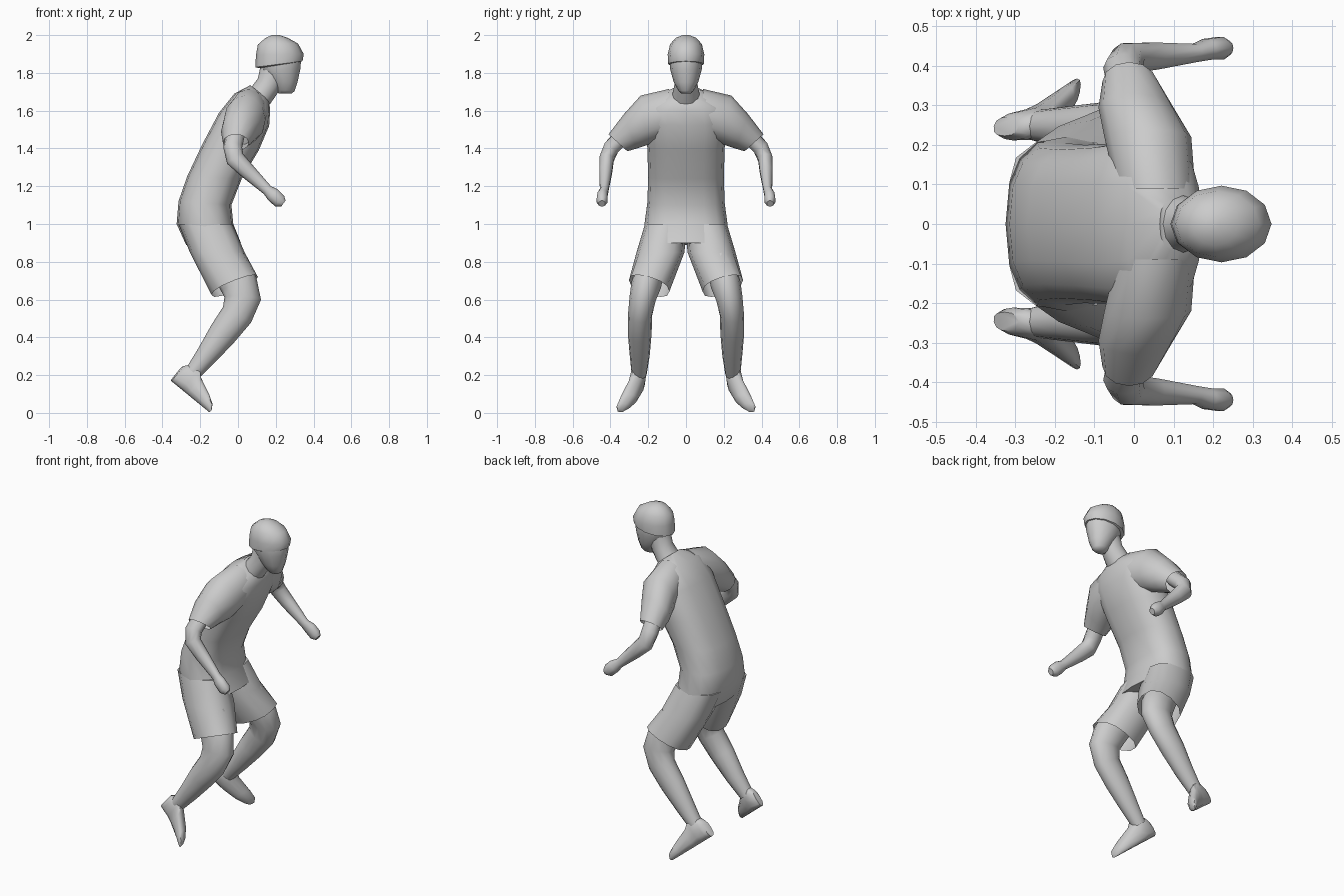
import bpy, bmesh, math
from mathutils import Vector as V

if "Cube" in bpy.data.objects:
    bpy.data.objects.remove(bpy.data.objects["Cube"])

skin = bpy.data.materials.new("light grey")
skin.diffuse_color = (0.6, 0.6, 0.6, 1)
skin.use_nodes = True
skin.node_tree.nodes["Principled BSDF"].inputs["Base Color"].default_value = skin.diffuse_color


def loft(name, rings, n=12, caps=(True, True), power=1.0, mirror=False):
    """Skin a list of (centre, half axis u, half axis v) cross-sections."""
    bm = bmesh.new()
    loops = []
    for c, u, v in rings:
        loop = []
        for i in range(n):
            a = 2 * math.pi * i / n
            cu, sv = math.cos(a), math.sin(a)
            cu = math.copysign(abs(cu) ** power, cu)
            sv = math.copysign(abs(sv) ** power, sv)
            loop.append(bm.verts.new(V(c) + V(u) * cu + V(v) * sv))
        loops.append(loop)
    for a, b in zip(loops, loops[1:]):
        for i in range(n):
            j = (i + 1) % n
            bm.faces.new((a[i], a[j], b[j], b[i]))
    if caps[0]:
        bm.faces.new(loops[0][::-1])
    if caps[1]:
        bm.faces.new(loops[-1])
    bmesh.ops.recalc_face_normals(bm, faces=bm.faces)
    me = bpy.data.meshes.new(name)
    bm.to_mesh(me)
    bm.free()
    me.materials.append(skin)
    ob = bpy.data.objects.new(name, me)
    bpy.context.collection.objects.link(ob)
    bpy.ops.object.select_all(action='DESELECT')
    ob.select_set(True)
    bpy.context.view_layer.objects.active = ob
    bpy.ops.object.shade_smooth_by_angle(angle=math.radians(50))
    if mirror:
        m = ob.modifiers.new("mirror", 'MIRROR')
        m.use_axis = (False, True, False)
        m.use_mirror_merge = False
    return ob


def span(front, back, w, y=0, dz=0):
    """Cross-section given by its front and back (x, z) points and half width."""
    f, b = V((front[0], y, front[1])), V((back[0], y, back[1]))
    return (f + b) / 2, (f - b) / 2, V((0, w, dz))


def tube(path):
    """Cross-sections perpendicular to a path of (x, y, z, depth, width)."""
    pts = [V(p[:3]) for p in path]
    out = []
    for i, p in enumerate(path):
        t = (pts[min(i + 1, len(pts) - 1)] - pts[max(i - 1, 0)]).normalized()
        side = V((0, 1, 0))
        side = (side - t * side.dot(t)).normalized()
        out.append((pts[i], t.cross(side) * p[3], side * p[4]))
    return out


# Shirt body and hips
loft("torso", [
    span((.165, 1.655), (.065, 1.735), .07),
    span((.17, 1.60), (-.02, 1.69), .20),
    span((.165, 1.52), (-.10, 1.59), .215),
    span((.11, 1.39), (-.19, 1.42), .205),
    span((.02, 1.24), (-.27, 1.25), .20),
    span((-.035, 1.10), (-.315, 1.12), .205),
    span((-.025, 1.0), (-.325, 1.0), .22),
    span((.015, .90), (-.275, .89), .225),
], n=16, power=.8)

# Shirt sleeves, open at the hem
loft("sleeve", [
    ((.055, .09, 1.59), (.10, 0, 0), (0, 0, .125)),
    ((.035, .22, 1.55), (.11, 0, 0), (0, .02, .13)),
    ((.005, .295, 1.49), (.095, 0, 0), (0, .035, .09)),
    ((-.012, .36, 1.43), (.068, 0, 0), (0, .05, .045)),
], caps=(True, False), mirror=True)

# Shorts legs, open at the hem
loft("shorts_leg", [
    span((-.03, 1.0), (-.315, 1.0), .11, y=.107),
    span((.035, .85), (-.255, .85), .127, y=.135),
    span((.105, .72), (-.14, .625), .107, y=.195, dz=.03),
], caps=(True, False), power=.85, mirror=True)

# Arms with closed hands
loft("arm", tube([
    (-.015, .33, 1.47, .05, .045), (-.028, .395, 1.405, .05, .045),
    (-.015, .42, 1.345, .05, .04), (.05, .425, 1.28, .042, .036),
    (.155, .433, 1.18, .028, .024), (.185, .442, 1.155, .038, .028),
    (.22, .445, 1.122, .037, .03), (.24, .445, 1.108, .02, .018),
]), n=10, mirror=True)

# Bare legs with bent knees
loft("leg", tube([
    (-.06, .18, .80, .10, .075), (.005, .21, .68, .10, .08),
    (.025, .23, .605, .097, .07), (-.005, .243, .52, .085, .064),
    (-.08, .245, .42, .076, .063), (-.165, .245, .305, .058, .053),
    (-.245, .248, .205, .042, .04),
]), mirror=True)

# Shoes, tilted up on the toes
along, up = V((.773, 0, -.634)), V((.634, 0, .773))
shoe = []
for s, h, w in [(0, .10, .024), (.02, .125, .036), (.07, .155, .041),
                (.11, .115, .043), (.20, .072, .045), (.245, .045, .034),
                (.262, .02, .016)]:
    c = V((-.355, .247 + 1.45 * s * s, .17)) + along * s + up * h / 2
    shoe.append((c, up * h / 2, V((.2 * w, w, 0))))
loft("shoe", shoe, power=.8, mirror=True)

# Neck
loft("neck", [
    span((.17, 1.635), (.06, 1.71), .075),
    span((.215, 1.70), (.105, 1.77), .062),
    span((.25, 1.76), (.12, 1.84), .06),
])

# Face and skull
loft("head", [
    span((.285, 1.69), (.215, 1.69), .025),
    span((.30, 1.705), (.20, 1.71), .042),
    span((.315, 1.75), (.165, 1.76), .066),
    span((.33, 1.82), (.12, 1.82), .084),
    span((.335, 1.88), (.11, 1.88), .088),
    span((.31, 1.95), (.13, 1.95), .07),
])

# Close-cropped hair cap
loft("hair", [
    span((.332, 1.86), (.112, 1.825), .086),
    span((.342, 1.862), (.092, 1.83), .094),
    span((.348, 1.90), (.095, 1.895), .097),
    span((.318, 1.955), (.105, 1.95), .084),
    span((.265, 1.985), (.145, 1.985), .055),
    span((.22, 2.0), (.18, 2.0), .018),
])
